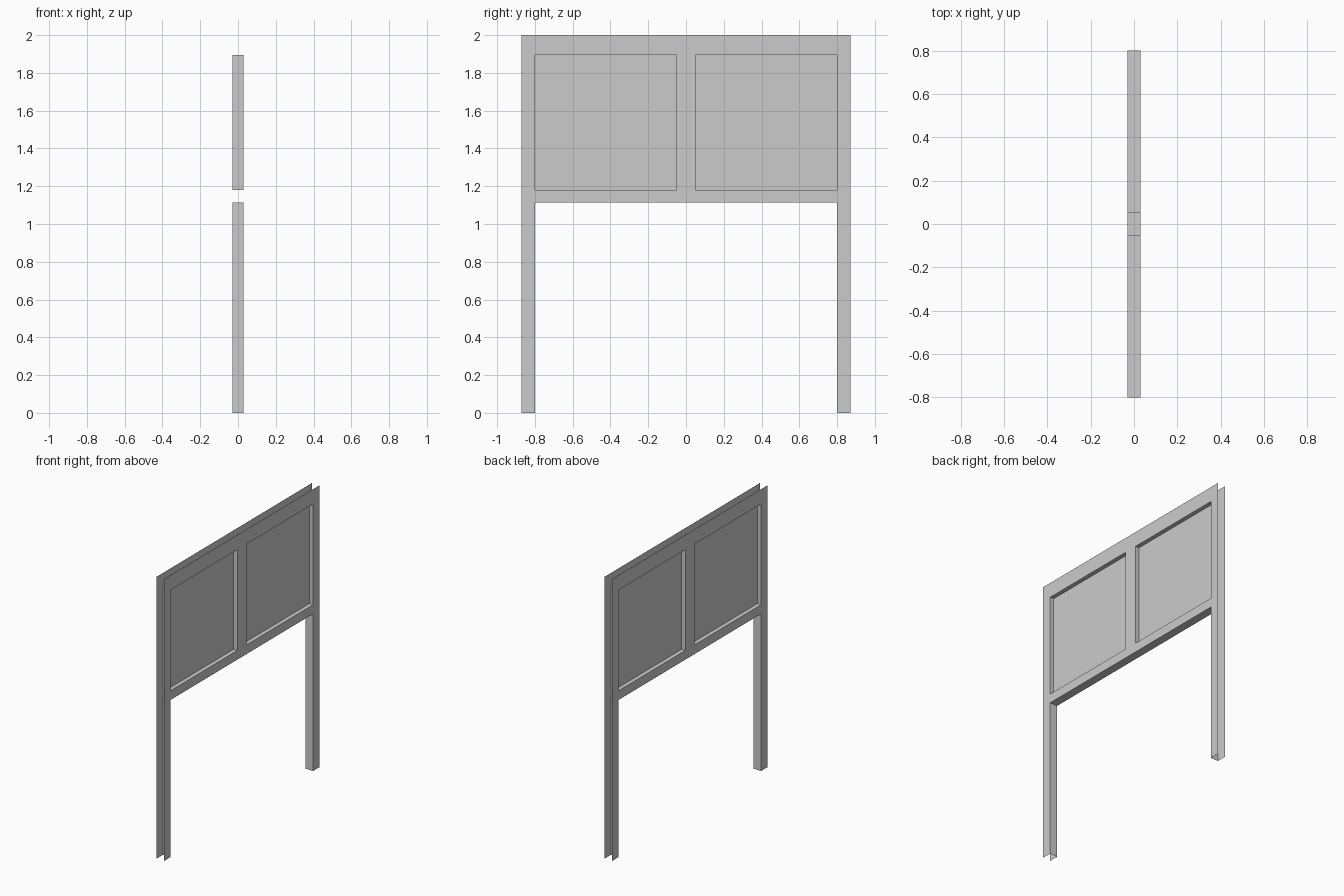
import bpy, bmesh

if "Cube" in bpy.data.objects:
    bpy.data.objects.remove(bpy.data.objects["Cube"])

T = 0.03                                  # half thickness
YS = [-0.87, -0.80, -0.05, 0.05, 0.80, 0.87]
ZS = [0.0, 1.115, 1.18, 1.895, 2.0]
WINDOWS = {(1, 2), (3, 2)}                # cells holding recessed panels
LEG_GAP = {(1, 0), (2, 0), (3, 0)}        # open space between the legs
OPEN = WINDOWS | LEG_GAP


def finish(bm, name):
    mesh = bpy.data.meshes.new(name)
    bm.to_mesh(mesh)
    bm.free()
    obj = bpy.data.objects.new(name, mesh)
    bpy.context.collection.objects.link(obj)
    return obj


def quad(bm, *pts):
    return bm.faces.new([bm.verts.new(p) for p in pts])


def cell(bm, i, j, x):
    y0, y1, z0, z1 = YS[i], YS[i + 1], ZS[j], ZS[j + 1]
    f = quad(bm, (x, y0, z0), (x, y1, z0), (x, y1, z1), (x, y0, z1))
    if x < 0:
        f.normal_flip()


# Frame: two skins, with walls only around the inner openings (outer rim is open)
bm = bmesh.new()
cols, rows = len(YS) - 1, len(ZS) - 1
for i in range(cols):
    for j in range(rows):
        if (i, j) not in OPEN:
            cell(bm, i, j, T)
            cell(bm, i, j, -T)
            continue
        y0, y1, z0, z1 = YS[i], YS[i + 1], ZS[j], ZS[j + 1]
        sides = {(i - 1, j): ((y0, z1), (y0, z0)), (i + 1, j): ((y1, z0), (y1, z1)),
                 (i, j - 1): ((y0, z0), (y1, z0)), (i, j + 1): ((y1, z1), (y0, z1))}
        for (a, b), (p, q) in sides.items():
            if 0 <= a < cols and 0 <= b < rows and (a, b) not in OPEN:
                quad(bm, (-T, *p), (T, *p), (T, *q), (-T, *q))
bmesh.ops.remove_doubles(bm, verts=bm.verts, dist=1e-4)
finish(bm, "sign_frame")

# Panels: thin sheets in the middle of each window
for name, (i, j) in zip(("left_panel", "right_panel"), sorted(WINDOWS)):
    bm = bmesh.new()
    cell(bm, i, j, 0.0)
    finish(bm, name)
